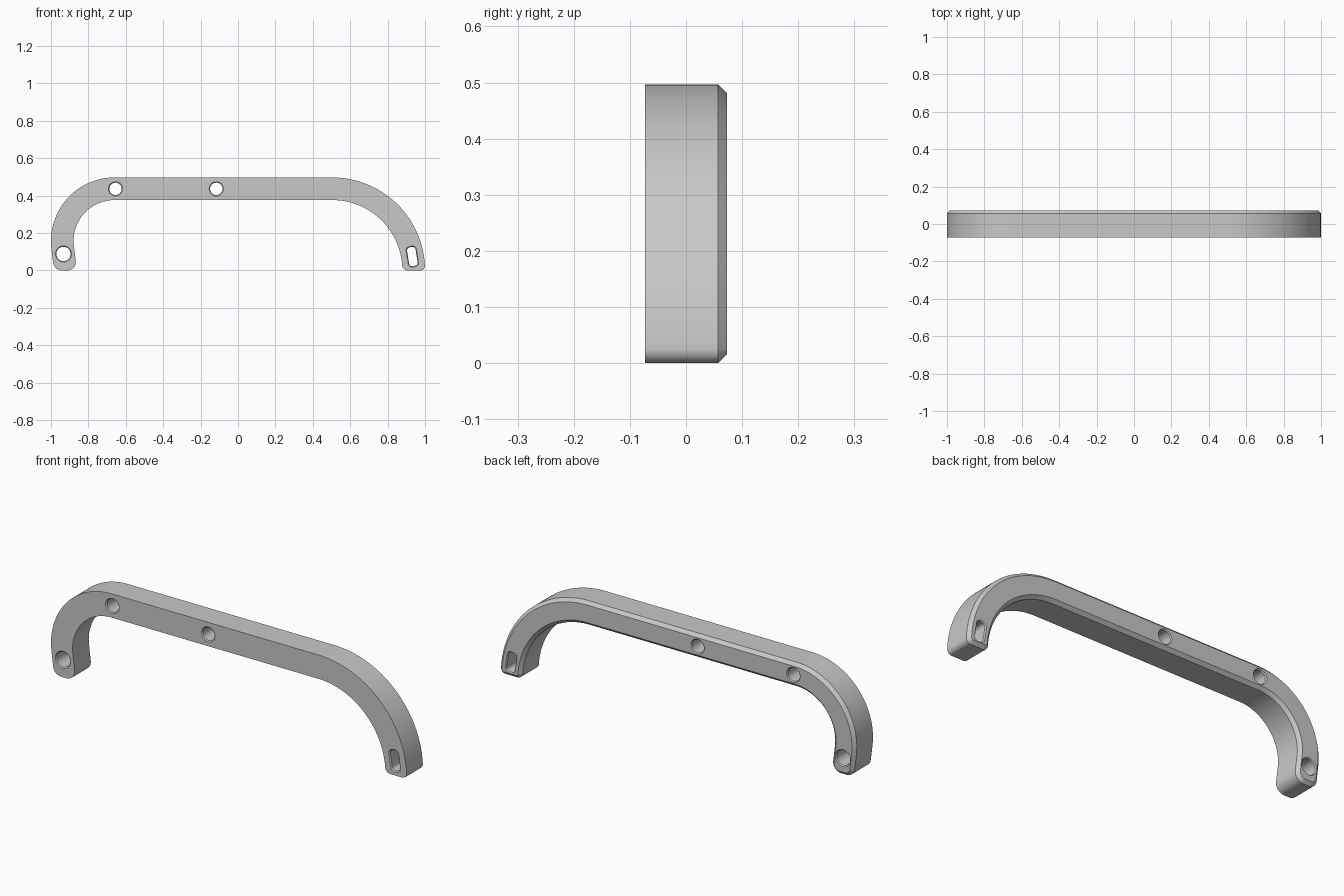
import bpy, bmesh, math
from mathutils import Vector

if "Cube" in bpy.data.objects:
    bpy.data.objects.remove(bpy.data.objects["Cube"], do_unlink=True)

FRONT, BACK, CHAMFER, RIM = -0.073, 0.073, 0.016, 0.005

grey = bpy.data.materials.new("satin grey")
grey.use_nodes = True
grey.diffuse_color = (0.58, 0.58, 0.58, 1)
grey.node_tree.nodes["Principled BSDF"].inputs["Base Color"].default_value = (0.58, 0.58, 0.58, 1)


def arc(cx, cz, r, a0, a1, n):
    """Points on an arc, angles in degrees."""
    angles = [math.radians(a0 + (a1 - a0) * i / n) for i in range(n + 1)]
    return [Vector((cx + r * math.cos(a), cz + r * math.sin(a))) for a in angles]


def fillet(before, corner, after, r, n=10):
    """Rounded corner between two straight edges."""
    u, v = (before - corner).normalized(), (after - corner).normalized()
    half = u.angle(v) / 2
    centre = corner + (u + v).normalized() * (r / math.sin(half))
    start = corner + u * (r / math.tan(half)) - centre
    end = corner + v * (r / math.tan(half)) - centre
    a0 = math.atan2(start.y, start.x)
    sweep = (math.atan2(end.y, end.x) - a0 + math.pi) % math.tau - math.pi
    return [centre + Vector((math.cos(a0 + sweep * i / n), math.sin(a0 + sweep * i / n))) * r
            for i in range(n + 1)]


def inset(points, d):
    """Move a counter-clockwise outline inwards by d."""
    result = []
    for i, p in enumerate(points):
        a = (p - points[i - 1]).normalized()
        b = (points[(i + 1) % len(points)] - p).normalized()
        na, nb = Vector((-a.y, a.x)), Vector((-b.y, b.x))
        result.append(p + (na + nb) * (d / (1 + na.dot(nb))))
    return result


def wall(bm, sections, inward=False):
    """Skin between matching outlines, front to back; returns the end rings."""
    rings = [[bm.verts.new((p.x, y, p.y)) for p in pts] for y, pts in sections]
    for r0, r1 in zip(rings, rings[1:]):
        for i in range(len(r0)):
            quad = (r0[i], r0[i - 1], r1[i - 1], r1[i])
            bm.faces.new(quad[::-1] if inward else quad)
    return rings[0], rings[-1]


def cap(bm, loops, normal):
    """Flat face bounded by the first loop, with the other loops as holes."""
    edges = [bm.edges.get((ring[i - 1], ring[i])) for ring in loops for i in range(len(ring))]
    filled = bmesh.ops.triangle_fill(bm, edges=edges, use_beauty=True, normal=normal)
    for face in filled["geom"]:
        if isinstance(face, bmesh.types.BMFace):
            face.normal_update()
            if face.normal.dot(normal) < 0:
                face.normal_flip()


# Handle outline: wide right bend, straight bar, tight left bend, two feet
right_outer = arc(0.503, 0, 0.497, 3, 90, 40)
right_inner = arc(0.503, 0, 0.376, 90, 5, 40)
left_outer = arc(-0.66, 0.157, 0.34, 90, 187, 40)
left_inner = arc(-0.66, 0.157, 0.219, 187, 90, 40)
slope = math.tan(math.radians(7))


def foot(p):
    return Vector((p.x + p.y * slope, 0))


lo, li = foot(left_outer[-1]), foot(left_inner[0])
ro, ri = Vector((1.0, 0)), Vector((0.878, 0))
outline = (right_outer[1:] + left_outer
           + fillet(left_outer[-1], lo, li, 0.045) + fillet(lo, li, left_inner[0], 0.045)
           + left_inner + right_inner[:-1]
           + fillet(right_inner[-1], ri, ro, 0.03) + fillet(ri, ro, right_outer[0], 0.025))

# Through holes: two in the bar, one in the left foot, a slot in the right foot
holes = [arc(x, z, r, 0, 352.5, 47)
         for x, z, r in ((-0.655, 0.436, 0.038), (-0.116, 0.436, 0.038), (-0.933, 0.088, 0.043))]
tilt = math.radians(9)
along = Vector((-math.sin(tilt), math.cos(tilt))) * 0.056
across = Vector((math.cos(tilt), math.sin(tilt))) * 0.028
middle = Vector((0.932, 0.074))
box = [middle + across * sx + along * sz for sx, sz in ((1, -1), (1, 1), (-1, 1), (-1, -1))]
holes.append([p for i in range(4) for p in fillet(box[i - 1], box[i], box[(i + 1) % 4], 0.022)])

# Assemble the handle: chamfered outer skin, hole walls with broken rims, two caps
bm = bmesh.new()
ends = [wall(bm, [(FRONT, outline), (BACK - CHAMFER, outline), (BACK, inset(outline, CHAMFER))])]
for hole in holes:
    bore = inset(hole, RIM)
    ends.append(wall(bm, [(FRONT, hole), (FRONT + RIM, bore), (BACK - RIM, bore), (BACK, hole)],
                     inward=True))
cap(bm, [front for front, back in ends], Vector((0, -1, 0)))
cap(bm, [back for front, back in ends], Vector((0, 1, 0)))
mesh = bpy.data.meshes.new("handle")
bm.to_mesh(mesh)
bm.free()
mesh.materials.append(grey)
handle = bpy.data.objects.new("handle", mesh)
bpy.context.collection.objects.link(handle)

bpy.context.view_layer.objects.active = handle
handle.select_set(True)
bpy.ops.object.shade_smooth_by_angle(angle=math.radians(30))
